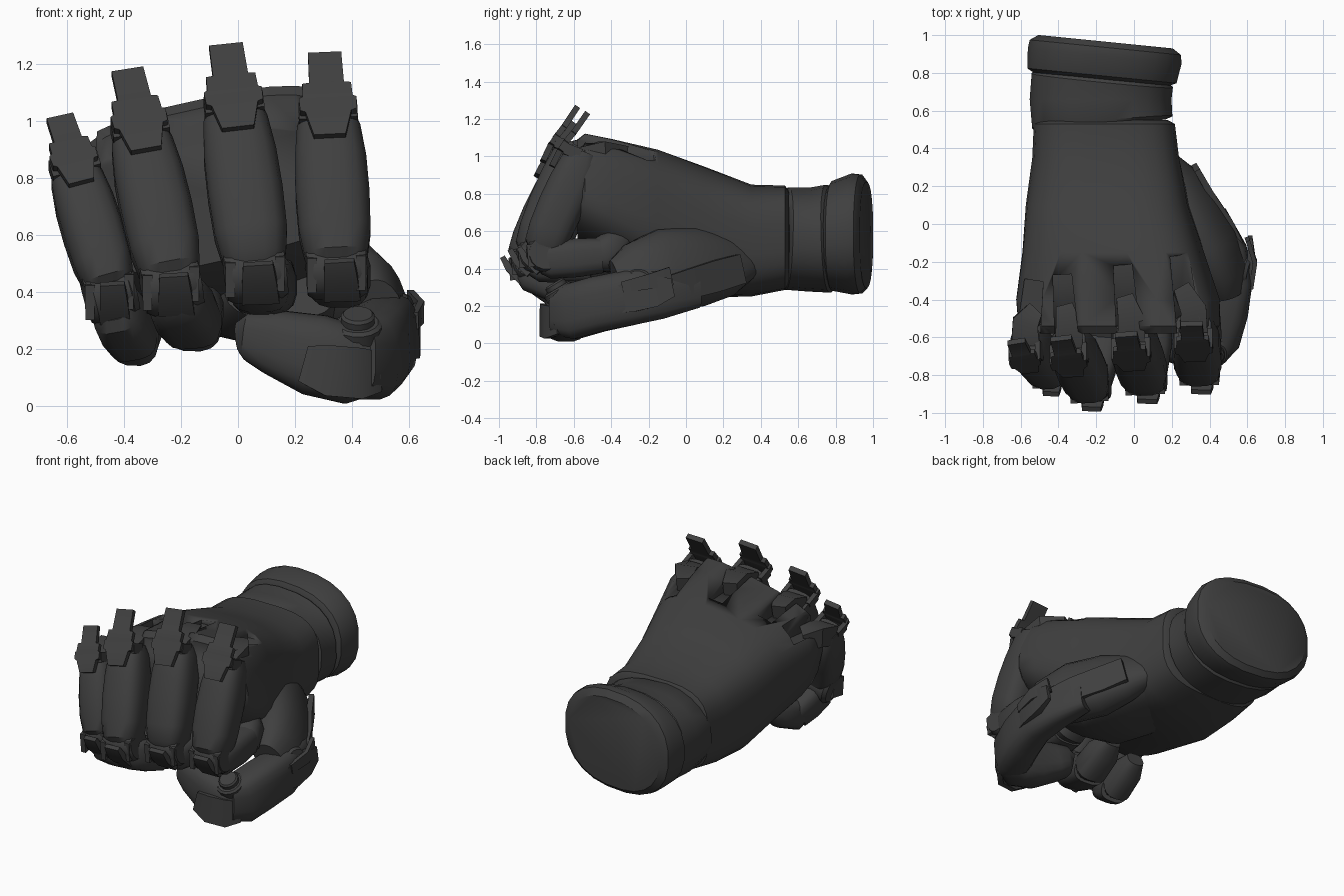
import bpy, bmesh, math
from mathutils import Vector

cube = bpy.data.objects.get("Cube")
if cube:
    bpy.data.objects.remove(cube, do_unlink=True)

mat = bpy.data.materials.new("dark_grey")
mat.use_nodes = True
grey = (0.05, 0.05, 0.05, 1)
mat.diffuse_color = grey
mat.node_tree.nodes["Principled BSDF"].inputs["Base Color"].default_value = grey
X, Y, Z = Vector((1, 0, 0)), Vector((0, 1, 0)), Vector((0, 0, 1))


def finish(name, bm, angle=35):
    bmesh.ops.recalc_face_normals(bm, faces=bm.faces)
    me = bpy.data.meshes.new(name)
    bm.to_mesh(me)
    bm.free()
    me.materials.append(mat)
    ob = bpy.data.objects.new(name, me)
    bpy.context.collection.objects.link(ob)
    bpy.ops.object.select_all(action='DESELECT')
    ob.select_set(True)
    bpy.context.view_layer.objects.active = ob
    bpy.ops.object.shade_smooth_by_angle(angle=math.radians(angle))
    return ob


def loft(name, pts, sides=16, power=2.6, hint=X, axis=None):
    """Skin through rounded sections: x, y, z, half width, half depth, roll."""
    bm = bmesh.new()
    pos = [Vector(p[:3]) for p in pts]
    rings = []
    for i, p in enumerate(pts):
        t = axis or pos[min(i + 1, len(pts) - 1)] - pos[max(i - 1, 0)]
        t = Vector(t).normalized()
        h = hint
        if len(p) > 5:
            h = X * math.cos(p[5]) + Z * math.sin(p[5])
        s = (h - t * h.dot(t)).normalized()
        n = t.cross(s)
        ring = []
        for k in range(sides):
            a = math.tau * (k + 0.5) / sides
            c, d = math.cos(a), math.sin(a)
            u = math.copysign(abs(c) ** (2 / power), c)
            v = math.copysign(abs(d) ** (2 / power), d)
            ring.append(bm.verts.new(pos[i] + s * u * p[3] + n * v * p[4]))
        rings.append(ring)
    for a, b in zip(rings, rings[1:]):
        for k in range(sides):
            m = (k + 1) % sides
            bm.faces.new((a[k], a[m], b[m], b[k]))
    bm.faces.new(rings[0])
    bm.faces.new(rings[-1])
    return finish(name, bm)


def bar(name, pts, hint=X):
    """Square-edged plate or block along a path."""
    return loft(name, pts, sides=4, power=60, hint=hint)


def disc(name, centre, direction, radius, length):
    c, d = Vector(centre), Vector(direction).normalized() * length / 2
    side = Z if abs(d.normalized().z) < 0.8 else X
    rim = radius * 0.85
    e = d * 0.75
    return loft(name, [(*(c - d), rim, rim), (*(c - e), radius, radius),
                       (*(c + e), radius, radius), (*(c + d), rim, rim)],
                power=2, hint=side)


# Back of the hand and palm
body = loft("hand_body", [
    (-.16, .55, .565, .34, .25, 0), (-.157, .53, .565, .375, .28, 0),
    (-.15, .35, .55, .39, .30, 0), (-.14, .10, .595, .43, .345, .06),
    (-.11, -.15, .67, .475, .35, .13), (-.085, -.40, .74, .535, .32, .19),
    (-.08, -.54, .78, .53, .30, .22), (-.08, -.58, .78, .50, .27, .22)],
    sides=28, power=3.2, axis=Y)

# Wrist cuffs
loft("wrist_cuff", [(-.164, .51, .56, .34, .25), (-.168, .54, .56, .375, .275),
                    (-.177, .66, .555, .378, .28), (-.168, .76, .56, .378, .29),
                    (-.163, .80, .56, .34, .26)], sides=24, power=2.4)
loft("end_cuff", [(-.175, .765, .575, .36, .26), (-.17, .785, .575, .40, .295),
                  (-.155, .89, .585, .412, .325), (-.152, .935, .585, .405, .32),
                  (-.15, .965, .58, .36, .285)],
     sides=24, power=2.35, axis=Vector((.1, 1, 0)))

# Fingers: knuckle, middle joint, second-segment end, tip, half width, slot
fingers = {
    "index": ((.315, -.55, 1.01), (.345, -.75, .50), (.35, -.45, .47), (.32, -.33, .56), .131, (.24, -.17)),
    "middle": ((-.015, -.60, 1.04), (.06, -.80, .49), (.10, -.50, .42), (.08, -.36, .52), .133, (-.06, -.22)),
    "ring": ((-.345, -.63, .955), (-.235, -.84, .45), (-.16, -.60, .29), (-.14, -.38, .38), .127, (-.38, -.27)),
    "little": ((-.575, -.62, .83), (-.45, -.76, .42), (-.365, -.60, .24), (-.33, -.38, .32), .108, (-.53, -.30)),
}
for name, (k, p, e, tip, w, slot) in fingers.items():
    k, p, e, tip = map(Vector, (k, p, e, tip))
    down = (p - k).normalized()
    side = (X - down * X.dot(down)).normalized()
    out = down.cross(side)

    # Recess in the back of the hand, then the root joint inside it
    top = k.z + (.06 if name != "little" else .11)
    cutter = bar("slot_cutter", [(slot[0], slot[1], top, .05, .09),
                                 (k.x, -.75, top - .03, .07, .09)])
    cutter.hide_render = True
    mod = body.modifiers.new("slot", 'BOOLEAN')
    mod.object, mod.operation, mod.solver = cutter, 'DIFFERENCE', 'EXACT'
    bpy.context.view_layer.objects.active = body
    bpy.ops.object.modifier_apply(modifier=mod.name)
    bpy.data.objects.remove(cutter, do_unlink=True)
    bar(name + "_root", [(slot[0] + .01, slot[1] - .17, k.z - .01, .045, .06),
                         (k.x, k.y + .10, k.z + .01, .07, .06),
                         (k.x, k.y - .01, k.z - .02, .075, .06)])

    # First segment
    pts = []
    for t, sw, sd, bow in ((-.02, .72, .075, 0), (.08, .86, .105, 0), (.3, .97, .125, 0),
                           (.55, 1, .125, .01), (.8, .97, .12, .015), (.95, .86, .115, .01), (1.03, .7, .08, 0)):
        pts.append((*(k.lerp(p, t) + out * bow), w * sw, sd))
    loft(name + "_first_segment", pts, power=3)

    # Hinge, second segment and tip
    disc(name + "_hinge", p - Z * .02, side, .105, w * 1.6)
    f = p + Vector((.01, -.03, -.06))
    loft(name + "_second_segment", [(*f, w * .6, .07), (*f.lerp(e, .15), w * .78, .10),
                                    (*f.lerp(e, .6), w * .86, .105), (*e, w * .8, .095)], power=3.2)
    loft(name + "_tip", [(*e.lerp(f, .2), w * .6, .07), (*e, w * .82, .10),
                         (*e.lerp(tip, .6), w * .78, .09), (*tip, w * .5, .05)], power=2.6)

    # Stepped knuckle guard: top tab, broad body, tapered foot
    g = k + out * .11
    rows = [(-.215, .45, -.05), (-.09, .47, -.02), (-.085, .66, -.018), (-.03, .68, .0),
            (-.025, .78, .0), (.025, .76, .012), (.03, .62, .014), (.12, .43, .022)]
    long = .82 if name == "little" else 1
    bar(name + "_guard", [(*(g + down * v * long + out * o), w * u, .016) for v, u, o in rows])
    for s in (-1, 1):
        q = g + side * s * w * .68 - out * .05
        bar(name + "_guard_arm", [(*(q - down * .02), .014, .05), (*(q + down * .04), .014, .045)])

    # Joint guard with side cheeks
    j = p + Vector((.01, -.125, 0))
    bar(name + "_joint_guard", [(*(j + Vector((0, -.015, .01))), w * .40, .014),
                                (*(j + Vector((.005, .02, -.05))), w * .46, .02),
                                (*(j + Vector((.01, .09, -.12))), w * .5, .02)])
    for s in (-1, 1):
        q = p + side * s * w * .66
        bar(name + "_joint_cheek", [(*(q + Vector((0, -.06, .03))), .018, .045),
                                    (*(q + Vector((0, -.04, -.09))), .016, .055)])

# Thumb, from the palm outward and then across the front
loft("thumb_base", [(.15, .33, .44, .10, .07), (.22, .22, .42, .17, .11),
                    (.29, .06, .41, .22, .145), (.39, -.12, .40, .215, .15),
                    (.47, -.27, .36, .18, .125), (.49, -.37, .33, .12, .09)],
     sides=20, power=2.4, hint=Z - X * .5)
loft("palm_pad", [(-.06, .28, .40, .24, .12), (.06, .05, .37, .28, .13),
                  (.14, -.15, .37, .27, .16), (.15, -.32, .42, .20, .12)], sides=20)
loft("thumb_first_segment", [(.43, .06, .28, .09, .06), (.505, -.14, .265, .135, .095),
                             (.525, -.30, .245, .15, .105), (.49, -.47, .21, .15, .115),
                             (.45, -.61, .17, .15, .115), (.41, -.70, .17, .125, .08)],
     power=3.2, hint=Z)
loft("thumb_tip", [(.48, -.62, .14, .10, .09), (.40, -.64, .145, .14, .115),
                   (.27, -.64, .18, .145, .115), (.13, -.61, .225, .115, .10),
                   (.05, -.58, .245, .09, .085), (.015, -.56, .24, .06, .05)], power=3, hint=Z)
disc("thumb_hinge", (.42, -.67, .26), (0, -.6, 1), .085, .08)
disc("thumb_hinge_cap", (.42, -.685, .29), (0, -.6, 1), .06, .08)
disc("thumb_root_hinge", (.545, -.25, .30), (1, -.2, .2), .09, .14)

# Thumb armour plates
bar("thumb_front_plate", [(.23, -.755, .15, .065, .016), (.32, -.765, .125, .09, .018),
                          (.43, -.74, .115, .09, .018), (.49, -.68, .12, .07, .016)], hint=Z)
bar("thumb_side_plate", [(.615, -.07, .30, .05, .012), (.62, -.17, .28, .085, .02),
                         (.615, -.30, .25, .085, .02), (.585, -.40, .22, .06, .016)], hint=Z)
bar("thumb_guard_fin", [(.60, -.08, .36, .05, .012), (.64, -.20, .33, .04, .012),
                        (.62, -.34, .30, .03, .012)], hint=Z)
bar("thumb_base_plate", [(.325, .30, .40, .08, .016), (.405, .16, .36, .085, .018),
                         (.50, .02, .32, .08, .018), (.56, -.10, .30, .06, .016)], hint=Z)
